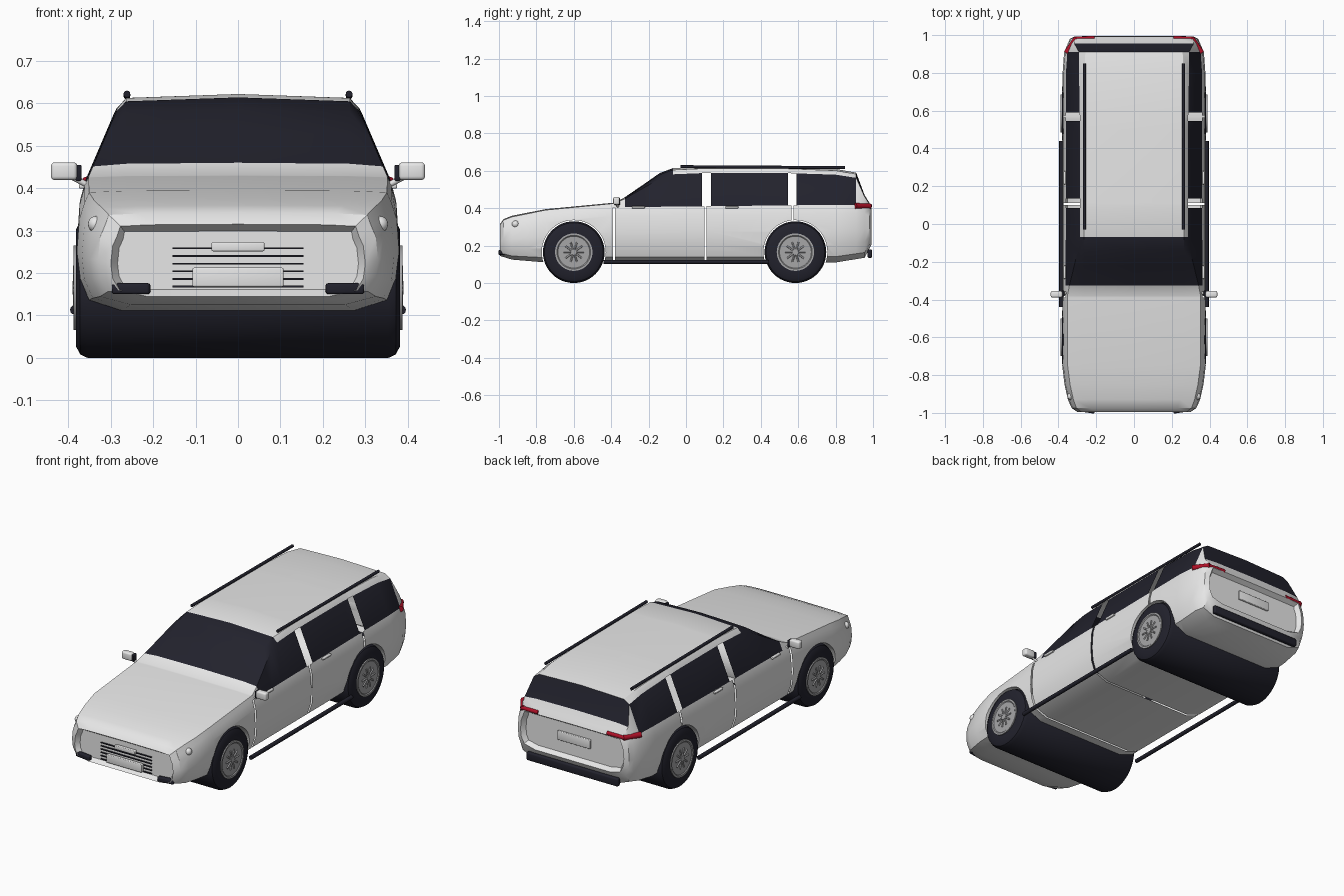
import bpy, bmesh, math
from mathutils import Matrix, Vector

if "Cube" in bpy.data.objects:
    bpy.data.objects.remove(bpy.data.objects["Cube"])


def material(name, color):
    m = bpy.data.materials.new(name)
    m.use_nodes = True
    m.diffuse_color = (*color, 1)
    bsdf = next(n for n in m.node_tree.nodes if n.type == 'BSDF_PRINCIPLED')
    bsdf.inputs["Base Color"].default_value = (*color, 1)
    return m


PAINT = material("pale_paint", (0.8, 0.8, 0.8))
DARK = material("dark_glass_and_trim", (0.016, 0.016, 0.026))
METAL = material("wheel_metal", (0.38, 0.38, 0.39))
RED = material("red_lens", (0.42, 0.005, 0.02))


def finish(name, bm, mats, angle=35):
    bmesh.ops.recalc_face_normals(bm, faces=bm.faces)
    mesh = bpy.data.meshes.new(name)
    bm.to_mesh(mesh)
    bm.free()
    for m in mats:
        mesh.materials.append(m)
    mesh.shade_smooth()
    mesh.set_sharp_from_angle(angle=math.radians(angle))
    obj = bpy.data.objects.new(name, mesh)
    bpy.context.collection.objects.link(obj)
    return obj


def box(name, center, size, mat, bevel=0.0, turn=0.0):
    bm = bmesh.new()
    bmesh.ops.create_cube(bm, size=1)
    bmesh.ops.scale(bm, vec=size, verts=bm.verts)
    if bevel:
        bmesh.ops.bevel(bm, geom=bm.edges[:], offset=bevel, segments=3,
                        profile=0.5, affect='EDGES')
    bm.transform(Matrix.Translation(center) @ Matrix.Rotation(turn, 4, 'Z'))
    return finish(name, bm, [mat])


def rod(name, start, end, radius, mat):
    a, b = Vector(start), Vector(end)
    bm = bmesh.new()
    bmesh.ops.create_cone(bm, cap_ends=True, segments=12, radius1=radius,
                          radius2=radius, depth=(b - a).length)
    turn = (b - a).to_track_quat('Z', 'Y').to_matrix().to_4x4()
    bm.transform(Matrix.Translation((a + b) / 2) @ turn)
    return finish(name, bm, [mat])


def lathe_x(name, profile, y, z, mat, steps=48):
    # Closed solid turned about a sideways axle; profile is (x, radius)
    bm = bmesh.new()
    rings = [[bm.verts.new((x, y + r * math.cos(math.tau * i / steps),
                            z + r * math.sin(math.tau * i / steps)))
              for i in range(steps)] for x, r in profile]
    for a, b in zip(rings, rings[1:]):
        for i in range(steps):
            j = (i + 1) % steps
            bm.faces.new((a[i], a[j], b[j], b[i]))
    bm.faces.new(rings[0])
    bm.faces.new(rings[-1])
    return finish(name, bm, [mat])


# Body outlines along the length, as (y, value)
NOSE, TAIL = -.995, .992
GLASS_FRONT, ROOF_FRONT, ROOF_BACK, GLASS_BACK = -.325, -.07, .91, .955
WIDTH = [(NOSE, .3), (-.975, .33), (-.93, .35), (-.85, .368), (-.75, .38),
         (.8, .378), (ROOF_BACK, .37), (.98, .34), (TAIL, .315)]
FLOOR = [(NOSE, .145), (-.93, .125), (-.75, .11), (.8, .11),
         (GLASS_BACK, .135), (TAIL, .205)]
BELT = [(NOSE, .285), (-.975, .31), (-.75, .365), (-.38, .405),
        (.8, .418), (GLASS_BACK, .415), (TAIL, .375)]
TOP = [(NOSE, .315), (-.975, .342), (-.93, .36), (-.75, .395), (-.38, .43),
       (GLASS_FRONT, .46), (-.22, .532), (-.14, .588), (ROOF_FRONT, .614),
       (.1, .622), (.5, .622), (.8, .61), (ROOF_BACK, .59),
       (GLASS_BACK, .47), (.98, .43), (TAIL, .405)]
SEAMS = [(-.39, -.38), (.1, .11), (.565, .575)]
PILLARS = [(.085, .135), (.545, .59)]


def sample(curve, y):
    for (ya, a), (yb, b) in zip(curve, curve[1:]):
        if ya <= y <= yb:
            return a + (b - a) * (y - ya) / (yb - ya)


def section(y):
    w, floor, belt, top = (sample(c, y) for c in (WIDTH, FLOOR, BELT, TOP))
    lower, upper, shoulder = belt - floor, top - belt, .953 * w
    # Lower side as shares of width and height, then belt, window top, roof edge
    side = [(0, 0), (.72, 0), (.93, .1), (.985, .3), (1, .55), (.985, .85)]
    half = [(w * u, floor + lower * v) for u, v in side]
    half += [(shoulder, belt), (shoulder * (1 - upper), belt + .84 * upper),
             (shoulder * .73, belt + .955 * upper), (0, top)]
    return half + [(-x, z) for x, z in half[-2:0:-1]]


# Body shell
ys = sorted({p[0] for c in (WIDTH, FLOOR, BELT, TOP) for p in c}
            | {y for pair in SEAMS + PILLARS for y in pair})
bm = bmesh.new()
rings = [[bm.verts.new((x, y, z)) for x, z in section(y)] for y in ys]
for a, b, ya, yb in zip(rings, rings[1:], ys, ys[1:]):
    y, n = (ya + yb) / 2, len(a)
    for j in range(n):
        k = (j + 1) % n
        face = bm.faces.new((a[j], a[k], b[k], b[j]))
        row = min(j, n - 1 - j)
        side_glass = row == 6 and GLASS_FRONT < y < ROOF_BACK
        end_glass = row > 6 and (GLASS_FRONT < y < ROOF_FRONT
                                 or ROOF_BACK < y < GLASS_BACK)
        face.material_index = int(side_glass or end_glass)
caps = [bm.faces.new(rings[0]), bm.faces.new(rings[-1])]
bmesh.ops.recalc_face_normals(bm, faces=bm.faces)
# Sunken grille and tailgate panels
for cap in caps:
    bmesh.ops.inset_region(bm, faces=[cap], thickness=.016, depth=-.025)
body = finish("body", bm, [PAINT, DARK])

# Wheel arches cut from the shell
AXLES = {"front": -.6, "rear": .585}
RADIUS = .165
cutters = []
for place, y in AXLES.items():
    cutter = lathe_x(place + "_arch_cutter", [(-.6, .171), (.6, .171)], y, RADIUS, PAINT)
    cutter.hide_render = True
    cutters.append(cutter)
    mod = body.modifiers.new(place + "_arch", 'BOOLEAN')
    mod.operation, mod.solver, mod.object = 'DIFFERENCE', 'EXACT', cutter
bpy.context.view_layer.update()
graph = bpy.context.evaluated_depsgraph_get()
cut_mesh = bpy.data.meshes.new_from_object(body.evaluated_get(graph))
body.modifiers.clear()
body.data = cut_mesh
for cutter in cutters:
    bpy.data.objects.remove(cutter)


# Open pillar gaps and door seams
def is_gap(face):
    c = face.calc_center_median()
    if any(a < c.y < b for a, b in PILLARS) and .42 < c.z < .575:
        return True
    return any(a < c.y < b and c.z < .405 and (a < .5 or abs(c.x) > .2)
               for a, b in SEAMS)


bm = bmesh.new()
bm.from_mesh(cut_mesh)
bmesh.ops.delete(bm, geom=[f for f in bm.faces if is_gap(f)], context='FACES')
bm.to_mesh(cut_mesh)
bm.free()
cut_mesh.shade_smooth()
cut_mesh.set_sharp_from_angle(angle=math.radians(32))

# Wheels: full-width tyres with spoked rims on both ends
for place, y in AXLES.items():
    half = [(.355, RADIUS), (.372, .157), (.382, .138), (.382, .098)]
    lathe_x(place + "_tyre", [(-x, r) for x, r in reversed(half)] + half, y, RADIUS, DARK)
    for side, s in (("left", 1), ("right", -1)):
        tag = f"{place}_{side}"
        lathe_x(tag + "_rim", [(s * .36, .1), (s * .388, .1), (s * .388, .09),
                               (s * .384, .085), (s * .384, .02)], y, RADIUS, METAL)
        lathe_x(tag + "_hub", [(s * .37, .02), (s * .39, .016)], y, RADIUS, METAL, 16)
        for i in range(10):
            a = math.tau * i / 10
            inner, outer = ((s * .385, y + r * math.cos(a), RADIUS + r * math.sin(a))
                            for r in (.015, .055))
            rod(f"{tag}_spoke_{i}", inner, outer, .0045, METAL)

# Paired side parts
for side, s in (("left", 1), ("right", -1)):
    rod(side + "_roof_rail", (s * .262, -.03, .622), (s * .262, .85, .617), .008, DARK)
    rod(side + "_sill_bar", (s * .385, -.44, .113), (s * .385, .44, .113), .011, DARK)
    box(side + "_mirror", (s * .41, -.372, .44), (.062, .034, .042), PAINT, .009)
    box(side + "_mirror_base", (s * .376, -.368, .436), (.014, .03, .038), DARK, .004)
    rod(side + "_mirror_stalk", (s * .36, -.365, .41), (s * .388, -.37, .425), .007, PAINT)
    for place, y in (("front", -.255), ("rear", .245)):
        box(f"{side}_{place}_door_handle", (s * .368, y, .405), (.014, .07, .012), PAINT, .004)
    box(side + "_fog_light", (s * .252, -.985, .163), (.09, .025, .026), DARK, .006, s * .15)
    bm = bmesh.new()
    bmesh.ops.create_uvsphere(bm, u_segments=16, v_segments=10, radius=.019)
    bm.transform(Matrix.Translation((s * .335, -.912, .315)))
    finish(side + "_headlamp_bump", bm, [PAINT], 60)
    rod(side + "_tail_light_inner", (s * .21, .985, .412), (s * .315, .98, .41), .011, RED)
    rod(side + "_tail_light_outer", (s * .305, .983, .41), (s * .358, .905, .412), .015, RED)

# Front grille, badge plate and number plate
for i in range(6):
    box(f"grille_slat_{i}", (0, -.972, .168 + i * .018), (.31, .012, .004), DARK)
box("front_upper_plate", (0, -.98, .262), (.125, .02, .022), PAINT, .004)
box("front_number_plate", (0, -.985, .19), (.215, .02, .045), PAINT, .004)

# Rear number plate and bumper bar
box("rear_number_plate", (0, .974, .315), (.2, .014, .05), PAINT, .004)
box("rear_bumper_bar", (0, .983, .157), (.56, .024, .045), DARK, .008)
